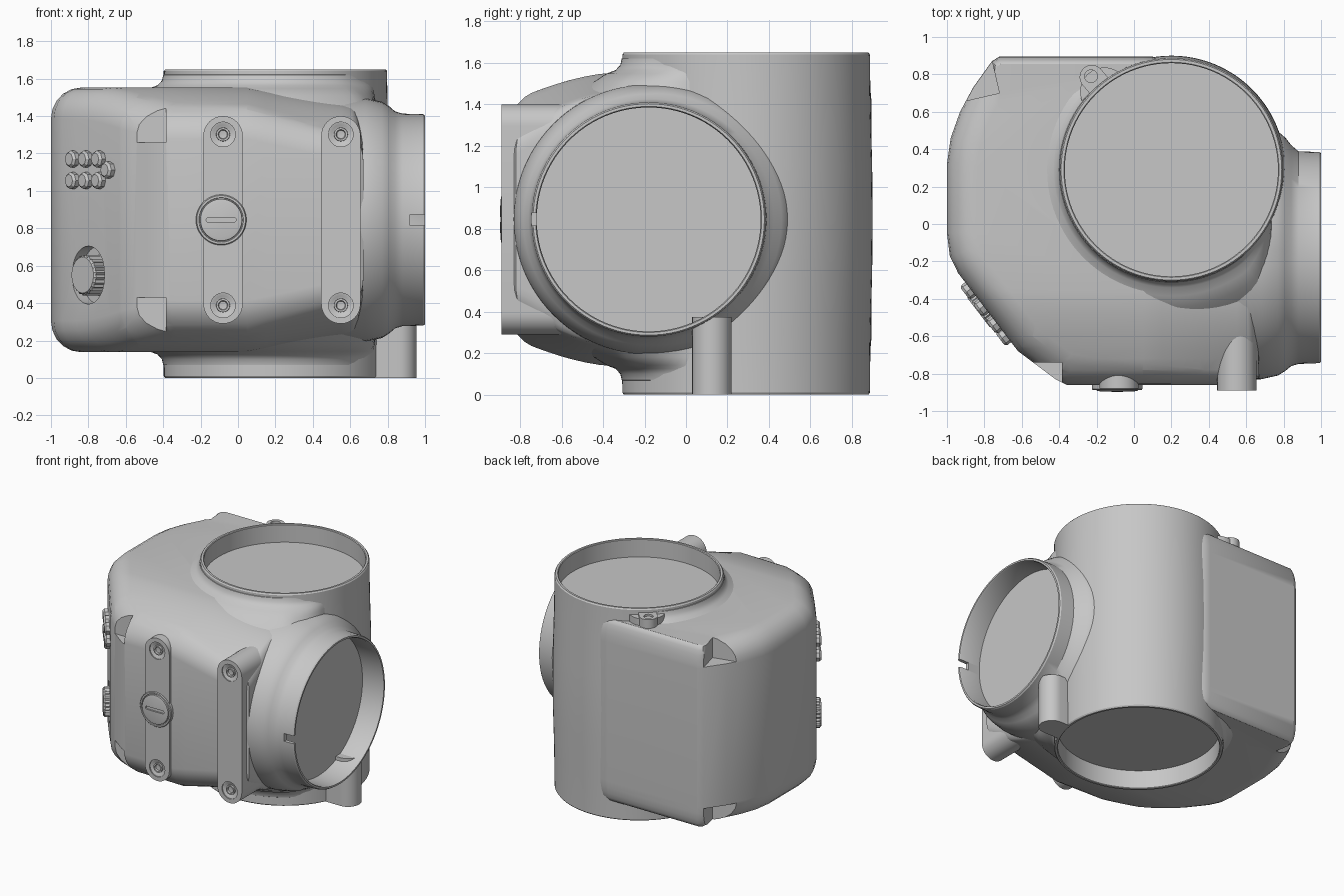
import bpy, bmesh, math
from mathutils import Matrix, Vector

if "Cube" in bpy.data.objects:
    bpy.data.objects.remove(bpy.data.objects["Cube"])

grey = bpy.data.materials.new("plain_grey")
grey.use_nodes = True
grey.diffuse_color = (0.57, 0.57, 0.57, 1)
grey.node_tree.nodes["Principled BSDF"].inputs["Base Color"].default_value = (0.57, 0.57, 0.57, 1)

MID = 0.845                                   # mid height of the housing
FRONT = Matrix.Rotation(math.pi / 2, 4, 'X')  # local z -> -y
SIDE = Matrix.Rotation(math.pi / 2, 4, 'Y')   # local z -> +x
DIAGONAL = Matrix.Rotation(math.radians(-52.4), 4, 'Z') @ FRONT
parts = []


def at(x, y, z):
    return Matrix.Translation((x, y, z))


def turn(degrees):
    return Matrix.Rotation(math.radians(degrees), 4, 'Z')


def clamp(v):
    return max(0.0, min(1.0, v))


def finish(name, bm, matrix=Matrix()):
    bmesh.ops.remove_doubles(bm, verts=bm.verts, dist=1e-5)
    bm.transform(matrix)
    bmesh.ops.recalc_face_normals(bm, faces=bm.faces)
    mesh = bpy.data.meshes.new(name)
    bm.to_mesh(mesh)
    bm.free()
    mesh.materials.append(grey)
    obj = bpy.data.objects.new(name, mesh)
    bpy.context.collection.objects.link(obj)
    parts.append(obj)
    return obj


def lathe(name, profile, matrix, steps=96, closed=False):
    """Revolve (radius, height) points about local z; radius may depend on angle."""
    bm = bmesh.new()
    rings = []
    for i in range(steps):
        a = 2 * math.pi * i / steps
        pts = profile(a) if callable(profile) else profile
        rings.append([bm.verts.new((r * math.cos(a), r * math.sin(a), z)) for r, z in pts])
    n = len(rings[0])
    for i in range(steps):
        p, q = rings[i], rings[(i + 1) % steps]
        for j in range(n if closed else n - 1):
            k = (j + 1) % n
            bm.faces.new((p[j], q[j], q[k], p[k]))
    return finish(name, bm, matrix)


def stadium(name, w, h, low, high, matrix):
    """Round-ended slab, long along local y, between local z low and high."""
    r, s = w / 2, (h - w) / 2
    bm = bmesh.new()
    pts = []
    for i in range(34):
        a = math.pi * (i % 17) / 16 + (math.pi if i > 16 else 0)
        pts.append((r * math.cos(a), r * math.sin(a) + (s if i < 17 else -s)))
    lo = [bm.verts.new((x, y, low)) for x, y in pts]
    hi = [bm.verts.new((x, y, high)) for x, y in pts]
    bm.faces.new(lo)
    bm.faces.new(hi)
    for i in range(34):
        j = (i + 1) % 34
        bm.faces.new((lo[i], lo[j], hi[j], hi[i]))
    return finish(name, bm, matrix)


def cylinder(name, r, low, high, matrix, steps=32):
    return lathe(name, [(0, low), (r, low), (r, high), (0, high)], matrix, steps)


def box(name, size, matrix):
    bm = bmesh.new()
    bmesh.ops.create_cube(bm, size=1)
    bm.transform(Matrix.Diagonal((*size, 1)))
    return finish(name, bm, matrix)


def cut(obj, cutter):
    """Subtract the cutter and throw it away."""
    mod = obj.modifiers.new("cut", 'BOOLEAN')
    mod.operation, mod.solver, mod.object = 'DIFFERENCE', 'EXACT', cutter
    mod.use_self = True
    bpy.context.view_layer.objects.active = obj
    bpy.ops.object.modifier_apply(modifier=mod.name)
    parts.remove(cutter)
    bpy.data.objects.remove(cutter)


def trim_to_tube(obj):
    cut(obj, cylinder("tube_trim", .582, -.1, 1.8, at(.2, .29, 0), 96))


def on_diagonal(x, z):
    return at(x, -.25 - 1.303 * (x + .95), z) @ DIAGONAL


# Main housing: rounded loft of the plan outline, lowered towards the front
outline = [Vector(p) for p in (
    (-.36, -.86), (.60, -.86), (.67, -.82), (.66, -.3), (.6, .6), (.1, .895),
    (-.72, .895), (-.76, .87), (-.86, .73), (-.93, .6), (-.98, .46), (-1, .32),
    (-1, -.05), (-.985, -.17), (-.94, -.263), (-.62, -.68), (-.42, -.83))]
levels = [math.radians(a) for a in (90, 72, 54, 36, 18, 0)]
levels = [(-1, a) for a in levels] + [(1, a) for a in reversed(levels)]
bm = bmesh.new()
rings = []
for sign, a in levels:
    ring = []
    for i, p in enumerate(outline):
        d = (outline[(i + 1) % len(outline)] - p).normalized() + (p - outline[i - 1]).normalized()
        inward = Vector((-d.y, d.x)).normalized()
        r = 0.04 if p.y > 0.8 else 0.06 if p.x > 0.5 else 0.16
        q = p + inward * r * (1 - math.cos(a))
        ring.append(bm.verts.new((q.x, q.y, sign * (0.54 + 0.167 * math.sin(a)))))
    rings.append(ring)
bm.faces.new(rings[0])
bm.faces.new(rings[-1])
for p, q in zip(rings, rings[1:]):
    for i in range(len(p)):
        j = (i + 1) % len(p)
        bm.faces.new((p[i], p[j], q[j], q[i]))
for axis, first, step, count in ((1, -.36, -.06, 8), (0, .05, .1, 6)):
    for i in range(count):
        co, no = Vector(), Vector()
        co[axis], no[axis] = first + step * i, 1
        bmesh.ops.bisect_plane(bm, geom=bm.verts[:] + bm.edges[:] + bm.faces[:],
                               plane_co=co, plane_no=no, dist=1e-5)
for v in bm.verts:
    f = clamp((-.35 - v.co.y) / .5)
    t = clamp((v.co.x - .05) / .6)
    v.co.z *= (1 - .2 * f ** 1.6) * (1 - t * (.15 + .15 * f * f))
bmesh.ops.triangulate(bm, faces=[f for f in bm.faces if len(f.verts) > 4])
body = finish("housing", bm, at(0, 0, MID))

# Pocket for the dial, corner notches at top and bottom, room for the tube
cut(body, stadium("dial_pocket", .28, .31, -.07, .1, on_diagonal(-.8, .55)))
for s in (-1, 1):
    cut(body, box("front_notch", (.2, .2, .4), at(-.485, -.84, MID + s * .615)))
    cut(body, box("rear_notch", (.32, .32, .4),
                  at(-.72, .7, MID + s * .75) @ turn(13) @ at(-.16, .16, 0)))
trim_to_tube(body)

# Vertical tube with recessed ends
lathe("vertical_tube", [
    (0, .145), (.57, .145), (.57, .005), (.575, 0), (.59, 0), (.597, .01), (.6, .3),
    (.608, .6), (.61, MID), (.608, 1.1), (.6, 1.4), (.597, 1.64), (.59, 1.65),
    (.575, 1.65), (.57, 1.645), (.57, 1.51), (0, 1.51)], at(.2, .29, 0))


# Fillets between the tube collars and the housing, fading out at the back right
def fillet(flip):
    shape = [(0, 1.63), (.015, 1.62), (.022, 1.59), (.045, 1.565), (.09, 1.548),
             (.15, 1.51), (.21, 1.45), (0, 1.45)]

    def profile(a):
        w = clamp(2 * (math.cos(a - math.radians(225)) + .35))
        return [(.585 + r * w, 2 * MID - z if flip else z) for r, z in shape]
    return profile


for flip, name in ((False, "top_collar_fillet"), (True, "bottom_collar_fillet")):
    lathe(name, fillet(flip), at(.2, .29, 0), closed=True)


# Side tube flaring into the housing, with a wider fillet on the rear side
def flare(a):
    rear = .045 * max(0, math.sin(a))
    return [(0, .4), (.65, .4), (.655 + rear, .55), (.65 + rear, .68), (.63 + rear, .77),
            (.605 + rear * .8, .81), (.58 + rear * .5, .84), (.568, .88), (.565, .99),
            (.558, 1), (.545, 1), (.54, .99), (.54, .82), (0, .82)]


side_tube = lathe("side_tube", flare, at(0, -.18, MID) @ SIDE)
cut(side_tube, box("rim_notch", (.12, .12, .06), at(.98, -.74, MID)))

# Front straps with countersunk screw holes
for name, x, y in (("centre_strap", -.08, -.88), ("side_strap", .55, -.889)):
    strap = stadium(name, .21, 1.11, -.3, 0, at(x, y, MID) @ FRONT)
    for s in (-1, 1):
        place = at(x, y, MID + s * .457) @ FRONT
        cut(strap, lathe("screw_hole", [(0, -.018), (.04, -.018), (.05, -.012), (.066, -.008),
                                        (.066, .02), (0, .02)], place, 32))
        lathe("screw_head", [(0, -.018), (.022, -.018), (.026, -.006), (.036, -.006),
                             (.038, -.03)], place, 32)

# Slotted cap on the centre strap
cap = lathe("slotted_cap", [
    (0, -.05), (.135, -.05), (.135, .002), (.13, .008), (.119, .008), (.117, 0),
    (.113, 0), (.111, .011), (.09, .015), (0, .018)], at(-.09, -.88, MID) @ FRONT, 64)
cut(cap, stadium("slot", .024, .16, .005, .1, at(-.09, -.88, MID) @ FRONT @ turn(90)))

# Buttons on the diagonal face
spots = [(x, z) for x in (-.875, -.805, -.735) for z in (1.055, 1.17)] + [(-.685, 1.112)]
for x, z in spots:
    lathe("button", [(0, -.03), (.046, -.03), (.046, .025), (.034, .038), (0, .038)],
          on_diagonal(x, z), 8)


# Knurled dial
def knurl(a):
    r = .104 + .005 * (1 if round(a / (2 * math.pi) * 48) % 2 else -1)
    return [(0, -.09), (r, -.09), (r, .03), (.096, .042), (0, .042)]


lathe("dial", knurl, on_diagonal(-.798, .55), 48)

# Drilled ear by the top collar and its wider web
ear = stadium("top_ear", .13, .27, 1.42, 1.62, at(-.18, .732, 0) @ turn(40.7))
cut(ear, cylinder("ear_hole", .034, 1.57, 1.7, at(-.23, .79, 0)))
web = stadium("ear_web", .26, .3, 1.42, 1.605, at(-.145, .692, 0) @ turn(40.7))
for part in (ear, web):
    trim_to_tube(part)

# Foot below the side tube
foot = stadium("lower_foot", .19, .34, 0, .375, at(.785, .125, 0) @ turn(90))
trim_to_tube(foot)

# Smooth shading with crisp edges
bpy.ops.object.select_all(action='DESELECT')
for obj in parts:
    obj.select_set(True)
bpy.context.view_layer.objects.active = body
bpy.ops.object.shade_smooth_by_angle(angle=math.radians(32))
